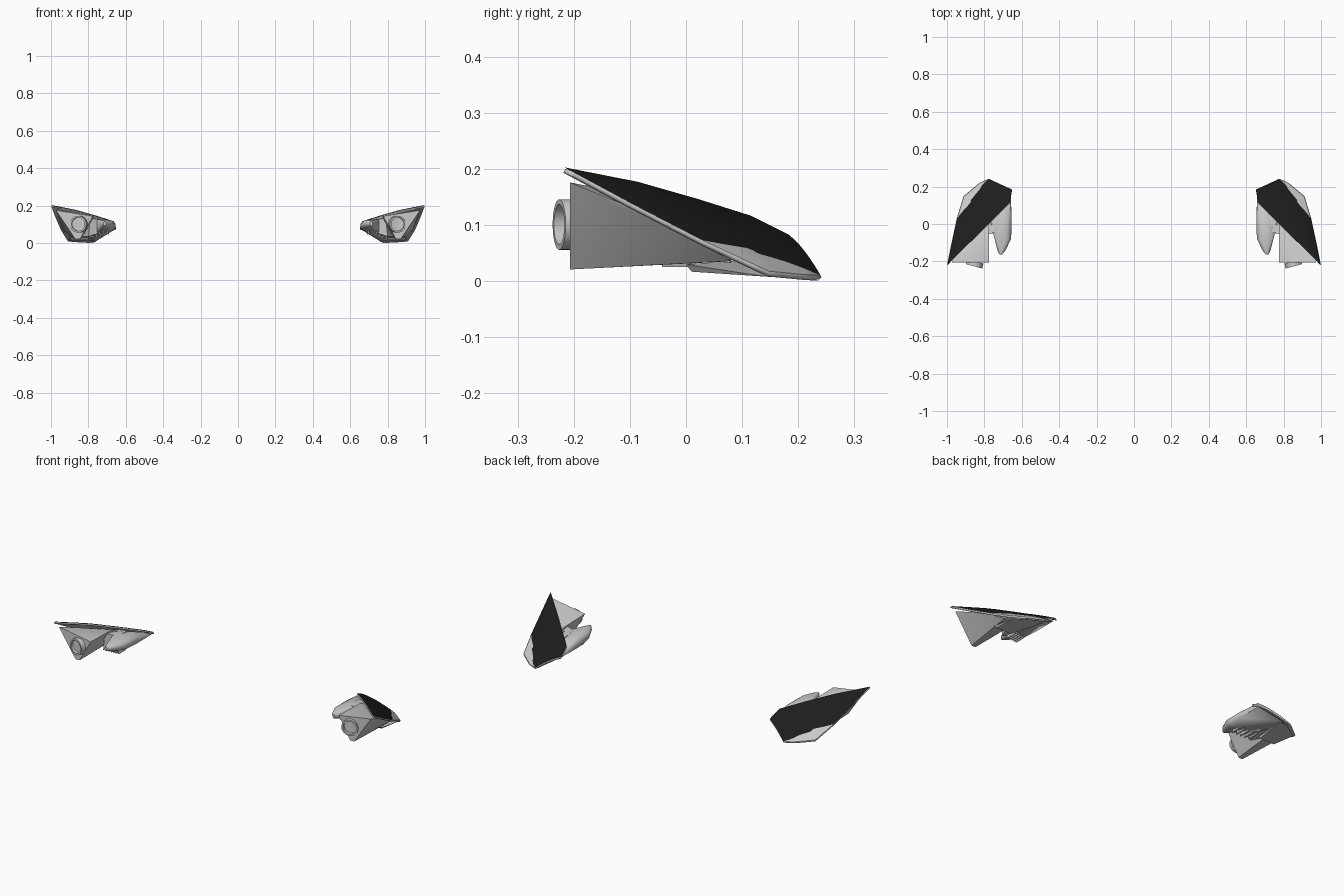
import bpy, bmesh, math
from mathutils import Vector, Matrix

if "Cube" in bpy.data.objects:
    bpy.data.objects.remove(bpy.data.objects["Cube"])

# Pair of swept car headlamps: the +x lamp is modelled and mirrored to -x
black = bpy.data.materials.new("dark_lens")
black.diffuse_color = (0.012, 0.012, 0.012, 1)
black.use_nodes = True
black.node_tree.nodes["Principled BSDF"].inputs["Base Color"].default_value = black.diffuse_color


def finish(name, bm, mat=None, thickness=0, angle=30):
    bmesh.ops.remove_doubles(bm, verts=bm.verts, dist=0.0003)
    bmesh.ops.recalc_face_normals(bm, faces=bm.faces)
    me = bpy.data.meshes.new(name)
    bm.to_mesh(me)
    bm.free()
    ob = bpy.data.objects.new(name, me)
    bpy.context.collection.objects.link(ob)
    if mat:
        me.materials.append(mat)
    if thickness:
        so = ob.modifiers.new("thickness", 'SOLIDIFY')
        so.thickness, so.offset = thickness, 0
    mi = ob.modifiers.new("mirror", 'MIRROR')
    mi.use_mirror_merge = False
    bpy.ops.object.select_all(action='DESELECT')
    ob.select_set(True)
    bpy.context.view_layer.objects.active = ob
    bpy.ops.object.shade_smooth_by_angle(angle=math.radians(angle))
    return ob


def sample(knots, t):
    for (a, p), (b, q) in zip(knots, knots[1:]):
        if t <= b:
            return Vector(p).lerp(Vector(q), (t - a) / (b - a))
    return Vector(knots[-1][1])


# Lens surface: ruled between the inner and outer edges, slightly domed
INNER = [(0, (.997, -.217, .203)), (.4, (.865, -.085, .177)), (.65, (.76, .02, .147)),
         (.85, (.665, .115, .117)), (1, (.652, .183, .083))]
OUTER = [(0, (.997, -.217, .203)), (.3, (.973, -.10, .140)), (.55, (.945, .03, .073)),
         (.75, (.91, .147, .018)), (.92, (.82, .222, .011)), (1, (.775, .239, .011))]
CUT = [(0, (1, 0)), (.55, (1, 0)), (.72, (.78, 0)), (.86, (.86, 0)), (1, (1, 0))]


def surface(s, t, drop=0):
    p = sample(INNER, t).lerp(sample(OUTER, t), s)
    p.z += 0.012 * 4 * s * (1 - s) * min(1, t * 2) * (1 if t < .8 else 1 - (t - .8) * 2) - drop
    return p


def sheet(name, low, high, t0=0, t1=1, mat=None, drop=0, thickness=0):
    bm = bmesh.new()
    nt, ns = 20, 6
    rows = []
    for i in range(nt + 1):
        t = t0 + (t1 - t0) * i / nt
        a, b = low(t), high(t)
        rows.append([bm.verts.new(surface(a + (b - a) * j / ns, t, drop)) for j in range(ns + 1)])
    for r, q in zip(rows, rows[1:]):
        for j in range(ns):
            bm.faces.new((r[j], r[j + 1], q[j + 1], q[j]))
    return finish(name, bm, mat, thickness)


def cut(t):
    return sample(CUT, t).x


sheet("main_lens", lambda t: 0, cut, mat=black)
sheet("corner_lens", cut, lambda t: 1, .55, 1)
sheet("lens_rim", lambda t: 0, lambda t: 1, drop=.0065, thickness=.008)


def hull(name, pts, angle=30):
    bm = bmesh.new()
    for p in pts:
        bm.verts.new(p)
    bmesh.ops.convex_hull(bm, input=bm.verts)
    bmesh.ops.delete(bm, geom=[v for v in bm.verts if not v.link_faces], context='VERTS')
    return finish(name, bm, angle=angle)


# Rear housing, triangular at the back and tapering under the lens
hull("main_housing", [(.974, -.207, .176), (.775, -.207, .144), (.845, -.207, .021), (.87, -.207, .021),
                      (.775, -.02, .140), (.775, .02, .128), (.955, -.09, .128), (.932, .03, .066),
                      (.88, .05, .034), (.83, .05, .034), (.90, .08, .036)])

# Lower tray under the front of the lens
hull("lower_tray", [(.80, 0, .03), (.90, .0, .03), (.80, .01, .017), (.89, .01, .017), (.90, .145, .008),
                    (.80, .215, .005), (.76, .21, .006), (.79, .13, .04)])

# Shallow inner reflector shell with a narrow rounded back
bowl = []
for y, cx, cz, rx, rz in [(-.163, .712, .104, .007, .012), (-.14, .708, .103, .022, .018),
                          (-.08, .692, .097, .034, .026), (-.04, .702, .092, .047, .034)]:
    for k in range(12):
        a = k * math.tau / 12
        bowl.append((cx + rx * math.cos(a), y, cz + rz * math.sin(a)))
bowl += [(.656, .03, .105), (.668, .11, .107), (.658, .17, .074), (.765, .225, .006),
         (.655, .03, .075), (.765, .0, .128), (.765, .0, .045), (.80, .14, .02)]
hull("inner_shell", bowl, 40)

# Bridge joining the shell and the rear housing
hull("bridge", [(.73, -.04, .125), (.79, -.06, .133), (.74, -.04, .055), (.80, -.06, .035),
                (.72, .05, .125), (.80, .05, .11), (.74, .08, .045), (.85, .08, .033)])

# Cooling fins below the shell
bm = bmesh.new()
for i in range(5):
    c = Vector((.70 + .02 * i, -.045 + .008 * i, .065 - .005 * i))
    bmesh.ops.create_cube(bm, size=1, matrix=Matrix.Translation(c) @ Matrix.Rotation(.35, 4, 'Y')
                          @ Matrix.Diagonal((.007, .06, .04, 1)))
finish("cooling_fins", bm)

# Bulb socket: open ring with a recessed cap, turned slightly outwards
bm = bmesh.new()
turn = Matrix.Translation((.848, -.2, .101)) @ Matrix.Rotation(.26, 4, 'Z')
rings = []
for r, y in [(.045, .0), (.045, -.027), (.036, -.027), (.036, -.008), (.0, -.008)]:
    rings.append([bm.verts.new(turn @ Vector((r * math.cos(k * math.tau / 32), y, r * math.sin(k * math.tau / 32))))
                  for k in range(32)])
for a, b in zip(rings, rings[1:]):
    for k in range(32):
        bm.faces.new((a[k], a[(k + 1) % 32], b[(k + 1) % 32], b[k]))
finish("bulb_socket", bm)
